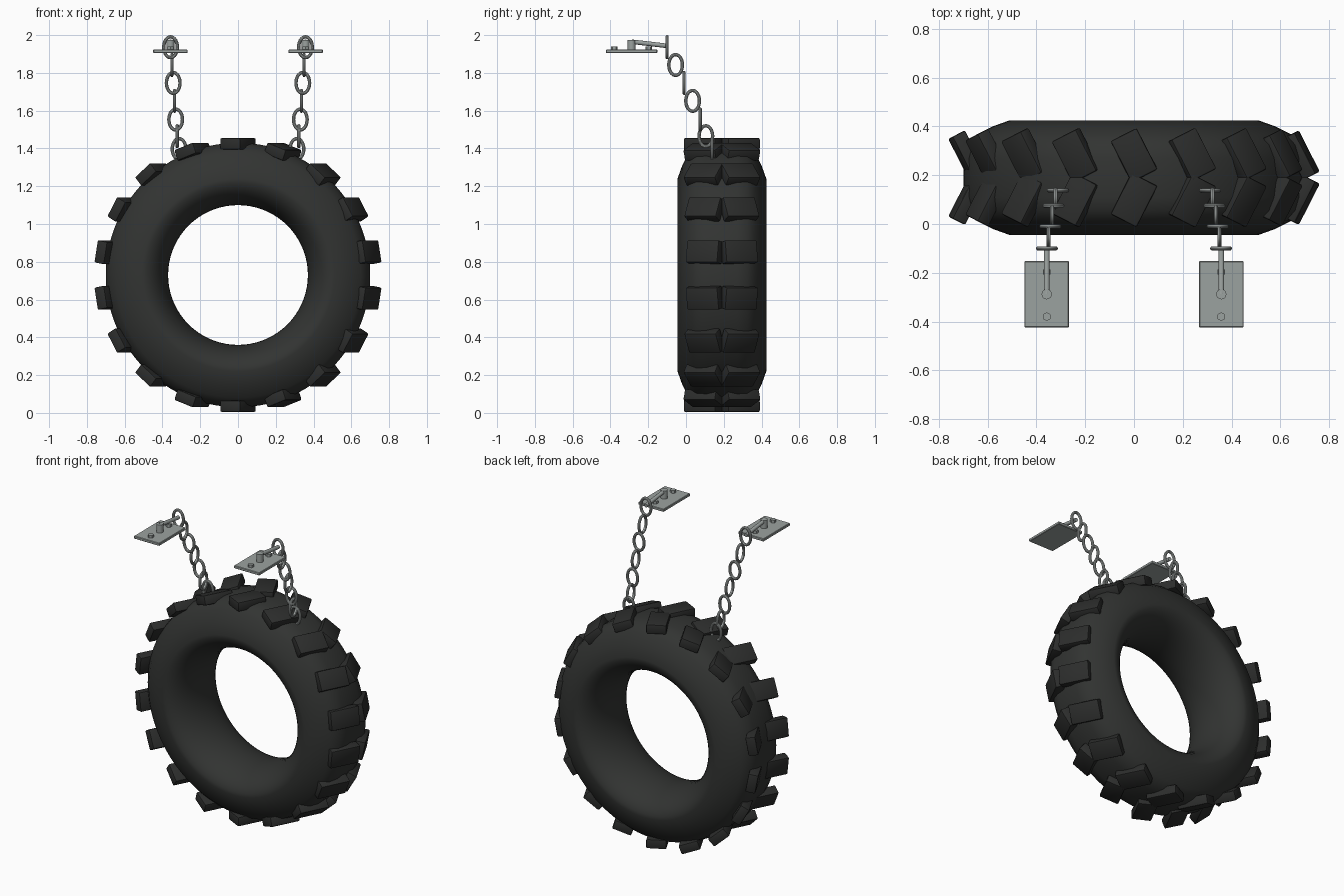
import bpy, bmesh
from math import sin, cos, pi, radians
from mathutils import Matrix, Vector

if "Cube" in bpy.data.objects:
    bpy.data.objects.remove(bpy.data.objects["Cube"])

CY, CZ = 0.19, 0.73  # tyre centre


def material(name, rgb):
    m = bpy.data.materials.new(name)
    m.diffuse_color = (*rgb, 1)
    m.use_nodes = True
    m.node_tree.nodes["Principled BSDF"].inputs["Base Color"].default_value = m.diffuse_color
    return m


rubber = material("rubber", (0.032, 0.034, 0.032))
lug_mat = material("lug_rubber", (0.025, 0.026, 0.025))
steel = material("steel", (0.33, 0.36, 0.35))
link_mat = material("link_steel", (0.42, 0.45, 0.44))


def make(name, bm, mat, smooth=True):
    bmesh.ops.recalc_face_normals(bm, faces=bm.faces[:])
    me = bpy.data.meshes.new(name)
    bm.to_mesh(me)
    bm.free()
    me.materials.append(mat)
    ob = bpy.data.objects.new(name, me)
    bpy.context.collection.objects.link(ob)
    if smooth:
        bpy.ops.object.select_all(action='DESELECT')
        ob.select_set(True)
        bpy.context.view_layer.objects.active = ob
        bpy.ops.object.shade_smooth_by_angle(angle=radians(35))
    return ob


def grid_surface(bm, rings):
    """Skin a closed loop of closed rings."""
    vs = [[bm.verts.new(p) for p in r] for r in rings]
    n, k = len(vs), len(vs[0])
    for i in range(n):
        for j in range(k):
            a, b = vs[i], vs[(i + 1) % n]
            bm.faces.new((a[j], a[(j + 1) % k], b[(j + 1) % k], b[j]))


# Tyre body: rounded inner half, shouldered outer half, revolved about y
half = [(0.51 - 0.14 * cos(a * pi / 20), 0.235 * sin(a * pi / 20)) for a in range(11)]
half += [(0.58, 0.21), (0.65, 0.175), (0.685, 0.135), (0.70, 0.08)]
profile = half + [(r, -w) for r, w in reversed(half[1:])]
bm = bmesh.new()
grid_surface(bm, [[(r * sin(t), CY + w, CZ + r * cos(t)) for r, w in profile]
                  for t in (2 * pi * i / 72 for i in range(72))])
make("tyre_body", bm, rubber)

# Tread lugs: 18 chevron pairs, all skewed about the vertical axis
bm = bmesh.new()
for i in range(18):
    t = radians(20 * i)
    for s in (-1, 1):
        pos = Vector((0.695 * sin(t), CY + s * 0.092, CZ + 0.695 * cos(t)))
        m = (Matrix.Translation(pos) @ Matrix.Rotation(s * radians(27), 4, 'Z')
             @ Matrix.Rotation(t, 4, 'Y') @ Matrix.Diagonal((0.12, 0.19, 0.06, 1)))
        bmesh.ops.create_cube(bm, size=1, matrix=m)
bmesh.ops.bevel(bm, geom=bm.edges[:], offset=0.008, segments=2, affect='EDGES', profile=0.5)
make("tread_lugs", bm, lug_mat)


def add_rod(bm, a, b, r, sides):
    a, b = Vector(a), Vector(b)
    rot = (b - a).to_track_quat('Z', 'Y').to_matrix().to_4x4()
    bmesh.ops.create_cone(bm, cap_ends=True, segments=sides, radius1=r, radius2=r,
                          depth=(b - a).length, matrix=Matrix.Translation((a + b) / 2) @ rot)


def add_link(bm, c, side_on):
    """Oval ring, in the xz plane or (side_on) the yz plane."""
    rings = []
    for i in range(28):
        a = 2 * pi * i / 28
        ring = []
        for j in range(10):
            b = 2 * pi * j / 10
            u = (0.036 + 0.009 * cos(b)) * cos(a)
            w = (0.055 + 0.009 * cos(b)) * sin(a)
            d = 0.009 * sin(b)
            ring.append(c + (Vector((d, u, w)) if side_on else Vector((u, d, w))))
        rings.append(ring)
    grid_surface(bm, rings)


# Chain link centres (x, y, z), from the mount down to the tyre
LINKS = [(0.357, -0.10, 1.936), (0.350, -0.055, 1.842), (0.343, -0.01, 1.747),
         (0.336, 0.035, 1.652), (0.330, 0.075, 1.553), (0.322, 0.105, 1.465),
         (0.312, 0.138, 1.397)]

for side, s in (("left", -1), ("right", 1)):
    x = s * 0.358
    bm = bmesh.new()
    for i, (lx, ly, lz) in enumerate(LINKS):
        add_link(bm, Vector((s * lx, ly, lz)), i % 2 == 1)
    make(side + "_chain", bm, link_mat)

    # Mounting plate
    bm = bmesh.new()
    bmesh.ops.create_cube(bm, size=1, matrix=Matrix.Translation((x, -0.288, 1.914))
                          @ Matrix.Diagonal((0.182, 0.272, 0.018, 1)))
    bmesh.ops.bevel(bm, geom=bm.edges[:], offset=0.003, segments=1, affect='EDGES')
    make(side + "_mount_plate", bm, steel, False)

    # Hex bolts
    bm = bmesh.new()
    for y in (-0.38, -0.197):
        add_rod(bm, (x, y, 1.92), (x, y, 1.94), 0.018, 6)
    make(side + "_bolts", bm, steel, False)

    # Post and arm carrying the top link
    bm = bmesh.new()
    add_rod(bm, (x, -0.288, 1.92), (x, -0.288, 1.975), 0.021, 16)
    add_rod(bm, (x, -0.288, 1.965), (x, -0.10, 1.943), 0.012, 16)
    make(side + "_hook", bm, steel)
